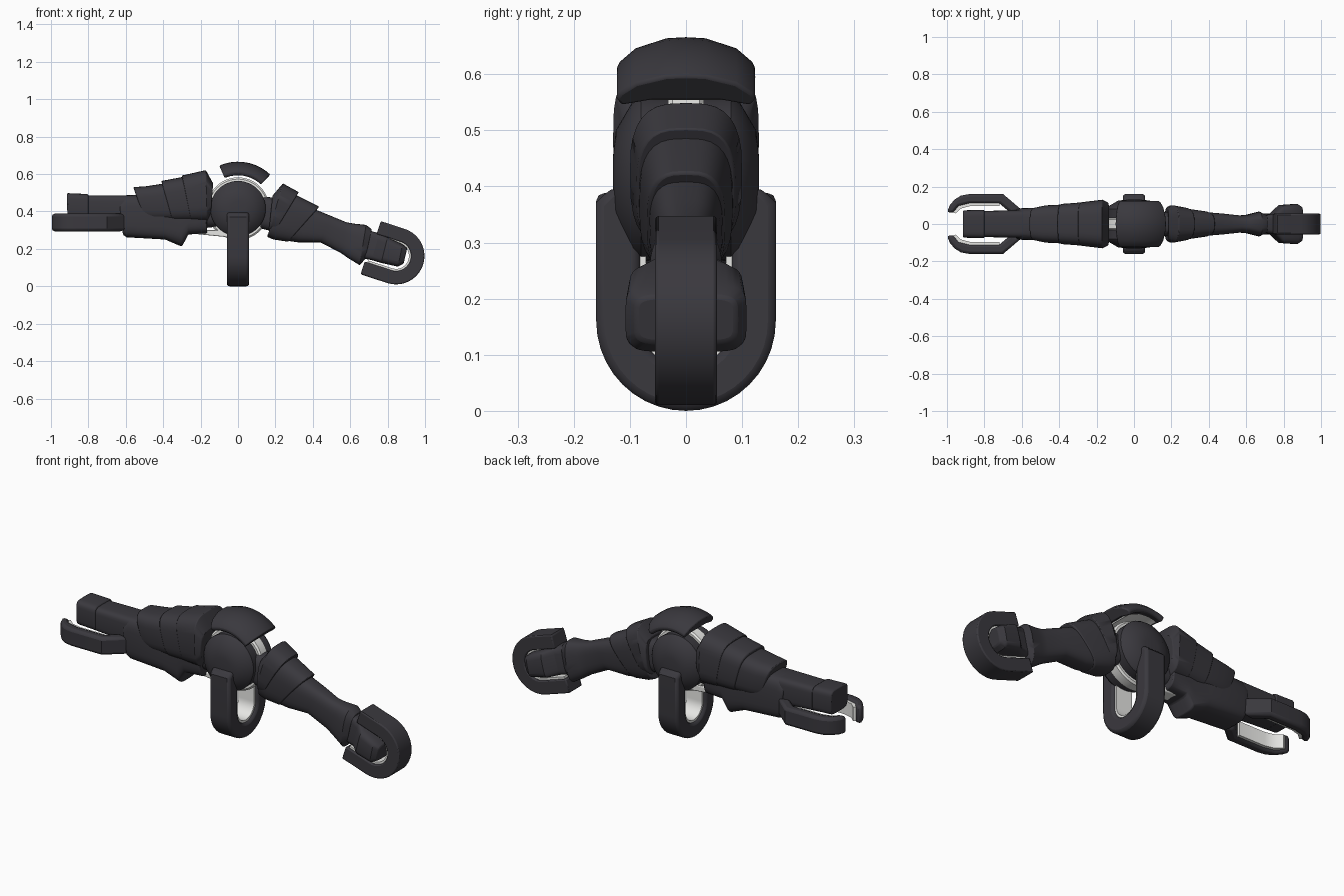
import bpy, bmesh, math
from mathutils import Vector


def material(name, rgb):
    m = bpy.data.materials.new(name)
    m.diffuse_color = (*rgb, 1)
    return m


DARK = material("charcoal", (0.042, 0.040, 0.048))
WHITE = material("off white", (0.8, 0.8, 0.78))


def skin(name, rings, mat=DARK, bevel=0.008):
    """Join rings of points into a closed solid."""
    bm = bmesh.new()
    vs = [[bm.verts.new(p) for p in r] for r in rings]
    n = len(rings[0])
    for a, b in zip(vs, vs[1:]):
        for i in range(n):
            j = (i + 1) % n
            bm.faces.new((a[i], a[j], b[j], b[i]))
    bm.faces.new(vs[0])
    bm.faces.new(vs[-1])
    bmesh.ops.recalc_face_normals(bm, faces=bm.faces)
    me = bpy.data.meshes.new(name)
    bm.to_mesh(me)
    bm.free()
    me.materials.append(mat)
    ob = bpy.data.objects.new(name, me)
    bpy.context.collection.objects.link(ob)
    bpy.ops.object.select_all(action='DESELECT')
    ob.select_set(True)
    bpy.context.view_layer.objects.active = ob
    bpy.ops.object.shade_smooth_by_angle(angle=math.radians(32))
    if bevel:
        mod = ob.modifiers.new("bevel", 'BEVEL')
        mod.width = bevel
        mod.segments = 2
        mod.limit_method = 'ANGLE'
        mod.angle_limit = math.radians(45)
    return ob


def loft(name, sections, p=3, bevel=0.006):
    """Sections are (top x, top z, bottom x, bottom z, half width)."""
    rings = []
    for tx, tz, bx, bz, w in sections:
        ring = []
        for i in range(32):
            a = 2 * math.pi * i / 32
            c, s = math.cos(a), math.sin(a)
            y = math.copysign(abs(c) ** (2 / p), c) * w
            t = 0.5 + 0.5 * math.copysign(abs(s) ** (2 / p), s)
            ring.append((bx + (tx - bx) * t, y, bz + (tz - bz) * t))
        rings.append(ring)
    return skin(name, rings, DARK, bevel)


def prism(name, pts, place, half, mat=DARK, bevel=0.012):
    return skin(name, [[place(a, b, c) for a, b in pts] for c in (-half, half)], mat, bevel)


def loop(name, place, R, r, l1, l2, half, cut=0.0):
    """U-shaped clamp with a pale lining."""
    def u(ro, ri, e1, e2, k):
        arc = [-math.pi * i / 20 for i in range(21)]
        out = [(ro * math.cos(a), ro * math.sin(a)) for a in arc]
        inn = [(ri * math.cos(a), ri * math.sin(a)) for a in reversed(arc)]
        return ([(ro, e1 - k)] + out + [(-ro, e2 - k), (-ro + k, e2), (-ri, e2)]
                + inn + [(ri, e1), (ro - k, e1)])
    prism(name, u(R, r, l1, l2, max(cut, 0.004)), place, half, DARK, 0.014)
    prism(name + "_lining", u(r + 0.002, r - 0.011, l1 - 0.015, l2 - 0.015, 0.003),
          place, half * 0.78, WHITE, 0)


# Central hub: pale ring between two domed discs
def disc_ring(r, y, cz=0.415):
    return [(r * math.cos(2 * math.pi * i / 48), y, cz + r * math.sin(2 * math.pi * i / 48))
            for i in range(48)]


skin("hub_ring", [disc_ring(0.158, -0.032), disc_ring(0.167, -0.024),
                  disc_ring(0.167, 0.024), disc_ring(0.158, 0.032)], WHITE, 0)
for s, side in ((-1, "front"), (1, "back")):
    skin("hub_disc_" + side, [disc_ring(r, s * y) for r, y in
         ((0.146, 0.026), (0.148, 0.08), (0.138, 0.094), (0.085, 0.125), (0.04, 0.13))], DARK, 0)

# Curved cap over the hub
cap = [(-0.115, 0.177), (-0.125, 0.193), (-0.118, 0.207), (-0.09, 0.231), (-0.035, 0.249)]
cap = cap + [(0, 0.251)] + [(-y, r) for y, r in reversed(cap)] + [(0.06, 0.19), (-0.06, 0.19)]


def arc_part(name, profile, a0, a1, mat, bevel):
    rings = []
    for i in range(13):
        a = math.radians(a0 + (a1 - a0) * i / 12)
        rings.append([(r * math.cos(a), y, 0.415 + r * math.sin(a)) for y, r in profile])
    skin(name, rings, mat, bevel)


arc_part("top_cap", cap, 113.5, 46.5, DARK, 0.006)
arc_part("cap_lining", [(-0.085, 0.181), (-0.06, 0.188), (0.06, 0.188), (0.085, 0.181)],
         110, 50, WHITE, 0)

# Stand loop under the hub and clamp loop on the right hand
loop("stand_loop", lambda a, b, c: Vector((c, a, 0.16 + b)), 0.16, 0.082, 0.236, 0.236, 0.06, 0.025)
t = math.radians(18)
loop("hand_loop", lambda a, b, c: Vector((0.845 + a * math.sin(t) - b * math.cos(t), c,
                                          0.162 + a * math.cos(t) + b * math.sin(t))),
     0.152, 0.08, 0.135, 0.15, 0.055)

# Right arm: collar, overlapping plates, forearm, wrist block
loft("right_collar", [(0.13, 0.48, 0.12, 0.31, 0.06), (0.23, 0.47, 0.2, 0.29, 0.07)])
loft("shoulder_plate", [(0.185, 0.485, 0.165, 0.30, 0.088), (0.24, 0.55, 0.165, 0.29, 0.1),
                        (0.325, 0.503, 0.19, 0.28, 0.088)])
loft("upper_arm_plate", [(0.25, 0.515, 0.155, 0.265, 0.085), (0.33, 0.478, 0.19, 0.25, 0.083),
                         (0.435, 0.425, 0.27, 0.238, 0.069)])
loft("forearm", [(0.33, 0.45, 0.22, 0.25, 0.07), (0.42, 0.408, 0.32, 0.235, 0.064),
                 (0.5, 0.375, 0.44, 0.235, 0.056), (0.58, 0.342, 0.55, 0.178, 0.046),
                 (0.62, 0.335, 0.59, 0.15, 0.05), (0.685, 0.328, 0.65, 0.113, 0.066),
                 (0.715, 0.305, 0.68, 0.145, 0.05)])
loft("wrist_block", [(0.70, 0.30, 0.66, 0.15, 0.045), (0.755, 0.282, 0.715, 0.14, 0.055),
                     (0.80, 0.262, 0.765, 0.125, 0.102), (0.88, 0.225, 0.855, 0.105, 0.108),
                     (0.905, 0.205, 0.885, 0.12, 0.09)], 5)

# Left arm: body, three overlapping plates, barrel, underside rail
loft("left_body", [(-0.635, 0.45, -0.615, 0.275, 0.08), (-0.60, 0.487, -0.595, 0.262, 0.085),
                   (-0.40, 0.49, -0.39, 0.25, 0.09), (-0.32, 0.5, -0.30, 0.212, 0.085),
                   (-0.27, 0.5, -0.265, 0.277, 0.09), (-0.17, 0.5, -0.165, 0.283, 0.09)], 4)
loft("left_neck", [(-0.19, 0.48, -0.19, 0.31, 0.07), (-0.10, 0.47, -0.10, 0.32, 0.07)])
loft("left_plate_front", [(-0.56, 0.53, -0.497, 0.35, 0.086), (-0.49, 0.535, -0.44, 0.348, 0.1),
                          (-0.36, 0.555, -0.32, 0.346, 0.106)], 3.5)
loft("left_plate_middle", [(-0.41, 0.563, -0.35, 0.346, 0.108), (-0.24, 0.595, -0.2, 0.346, 0.12)], 3.5)
loft("left_plate_rear", [(-0.30, 0.592, -0.25, 0.344, 0.117), (-0.172, 0.621, -0.165, 0.344, 0.13),
                         (-0.133, 0.55, -0.145, 0.39, 0.115)], 3.5)
loft("barrel", [(-0.85, 0.486, -0.85, 0.36, 0.069), (-0.53, 0.486, -0.53, 0.34, 0.075)], 5)
loft("barrel_tip", [(-0.915, 0.498, -0.912, 0.365, 0.073), (-0.80, 0.493, -0.80, 0.36, 0.076)], 5)
prism("underside_rail", [(-0.27, 0.30), (-0.27, 0.284), (-0.05, 0.262), (-0.05, 0.30)],
      lambda a, b, c: Vector((a, c, b)), 0.035, WHITE, 0.005)

# Pair of curved claws beside the barrel
claw = [(-0.60, 0.075), (-0.70, 0.16), (-0.88, 0.16), (-0.925, 0.152), (-0.96, 0.13),
        (-0.985, 0.1), (-1.0, 0.062), (-0.965, 0.06), (-0.938, 0.095), (-0.88, 0.11),
        (-0.72, 0.11), (-0.66, 0.06)]
lining = [(-0.72, 0.112), (-0.88, 0.112), (-0.94, 0.097), (-0.968, 0.062), (-0.955, 0.056),
          (-0.925, 0.083), (-0.875, 0.096), (-0.72, 0.096)]
for s, side in ((-1, "front"), (1, "back")):
    place = lambda a, b, c, s=s: Vector((a, s * b, 0.341 + c))
    prism("claw_" + side, claw, place, 0.047, DARK, 0.014)
    prism("claw_lining_" + side, lining, place, 0.037, WHITE, 0)
